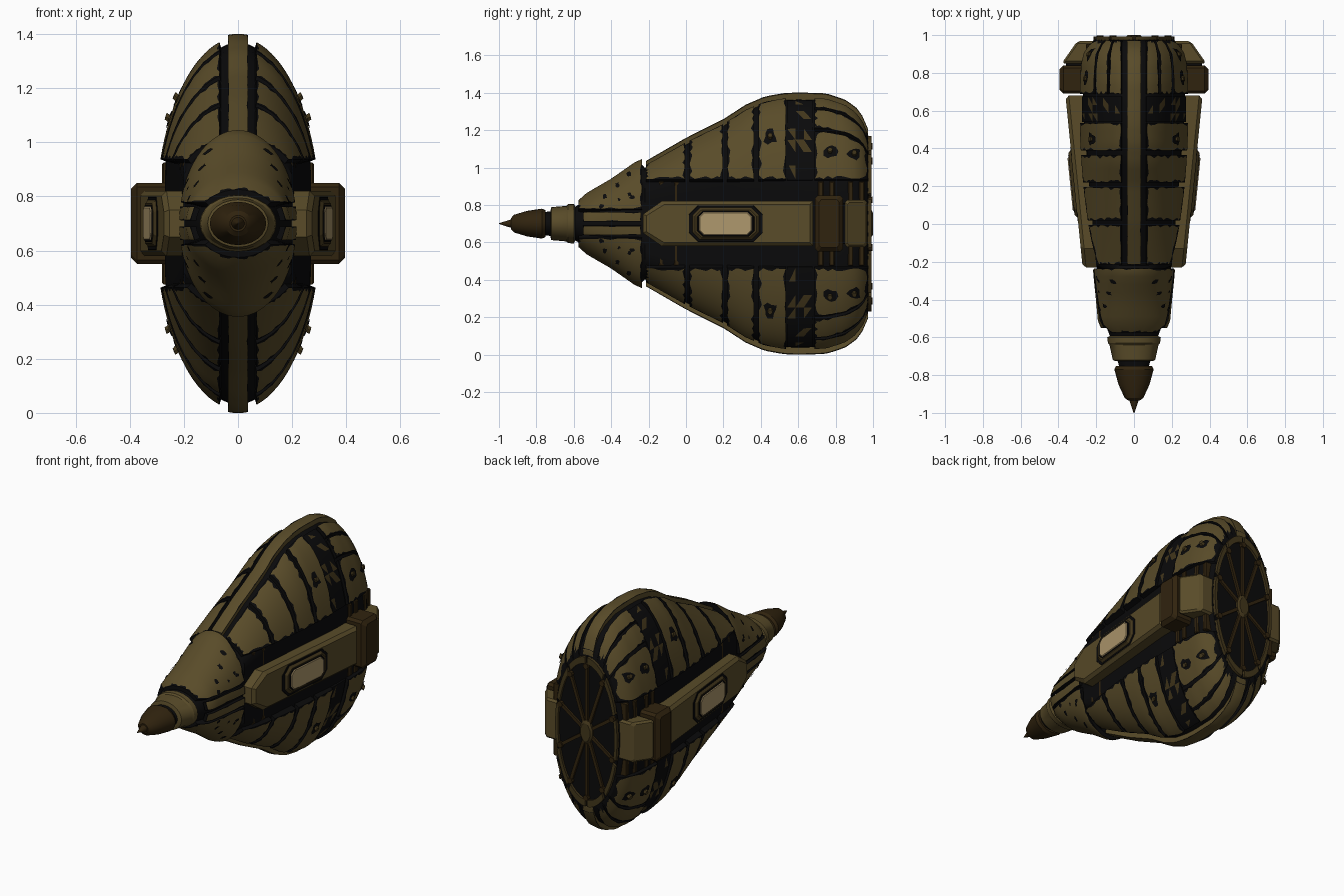
import bpy, bmesh, math, random
from mathutils import Vector

if "Cube" in bpy.data.objects:
    bpy.data.objects.remove(bpy.data.objects["Cube"])

random.seed(4)
CZ = 0.7   # height of the long axis; all meshes are relative to it


def material(name, rgb):
    m = bpy.data.materials.new(name)
    m.diffuse_color = (*rgb, 1)
    m.use_nodes = True
    m.node_tree.nodes["Principled BSDF"].inputs["Base Color"].default_value = m.diffuse_color
    return m


OLIVE, BLACK, BROWN, CREAM, DARK = 0, 1, 2, 3, 4
MATS = [material("olive", (0.1, 0.071, 0.022)), material("black", (0.003, 0.003, 0.0033)),
        material("dark_brown", (0.03, 0.017, 0.0045)), material("cream", (0.42, 0.31, 0.15)),
        material("dark_olive", (0.055, 0.037, 0.011))]


def finish(name, bm, mirror="", angle=30):
    bmesh.ops.recalc_face_normals(bm, faces=bm.faces[:])
    me = bpy.data.meshes.new(name)
    bm.to_mesh(me)
    bm.free()
    for m in MATS:
        me.materials.append(m)
    me.shade_smooth()
    me.set_sharp_from_angle(angle=math.radians(angle))
    ob = bpy.data.objects.new(name, me)
    ob.location.z = CZ
    bpy.context.collection.objects.link(ob)
    if mirror:
        md = ob.modifiers.new("mirror", "MIRROR")
        md.use_axis = ("x" in mirror, False, "z" in mirror)
        md.use_mirror_merge = False


def radii(prof, y):
    for (a, z0, x0), (b, z1, x1) in zip(prof, prof[1:]):
        if y <= b:
            f = max(0, (y - a) / (b - a))
            return z0 + (z1 - z0) * f, x0 + (x1 - x0) * f
    return prof[-1][1:]


def surf(prof, y, t, off=0.0):
    rz, rx = radii(prof, y)
    return Vector(((rx + off) * math.sin(t), y, (rz + off) * math.cos(t)))


# profiles: y, half height, half width
HULL = [(-.22, .32, .275), (0, .447, .285), (.2, .547, .297), (.32, .625, .3), (.42, .668, .303),
        (.52, .686, .305), (.6, .69, .306), (.75, .685, .305), (.85, .652, .3), (.91, .61, .287),
        (.95, .555, .26), (.975, .49, .228)]
FRONT = [(-.575, .125, .155), (-.53, .165, .19), (-.4, .24, .202), (-.25, .345, .217)]


def loft(name, rings, mat, n=32, clip=None):
    bm = bmesh.new()
    prev = None
    for y, rz, rx in rings:
        ring = []
        for k in range(n):
            t = 2 * math.pi * k / n
            x = rx * math.sin(t)
            if clip:
                c = clip(y)
                x = max(-c, min(c, x))
            ring.append(bm.verts.new((x, y, rz * math.cos(t))))
        if prev:
            for k in range(n):
                bm.faces.new((prev[k], prev[(k + 1) % n], ring[(k + 1) % n], ring[k]))
        else:
            bm.faces.new(ring)
        prev = ring
    bm.faces.new(prev)
    for f in bm.faces:
        f.material_index = mat
    finish(name, bm)


def panel(name, prof, y0, y1, ta, tb, mirror, mat=OLIVE, off=0.0, ny=6, nt=14,
          edge=.017, depth=.035, scrap=0, skirt_mat=BLACK):
    """Curved armour plate with skirts and a ragged black worn border."""
    def lines(n):
        return [0, 0, 0] + [k / n for k in range(1, n)] + [1, 1, 1]
    U, V = lines(ny), lines(nt)
    bm = bmesh.new()
    g = []
    for i, u in enumerate(U):
        row = []
        for j, v in enumerate(V):
            skirt = i in (0, len(U) - 1) or j in (0, len(V) - 1)
            uu, vv = u, v
            if i in (2, len(U) - 3):
                e = random.random() ** 2 * edge + .001
                uu = abs(u - e / (y1 - y0))
            y = y0 + (y1 - y0) * uu
            a, b = ta(y), tb(y)
            if j in (2, len(V) - 3):
                e = random.random() ** 2 * edge + .001
                vv = abs(v - e / ((b - a) * .5 * sum(radii(prof, y))))
            row.append(bm.verts.new(surf(prof, y, a + (b - a) * vv, off - (depth if skirt else 0))))
        g.append(row)
    for i in range(len(U) - 1):
        for j in range(len(V) - 1):
            q = (g[i][j], g[i + 1][j], g[i + 1][j + 1], g[i][j + 1])
            skirt = i < 1 or j < 1 or i > len(U) - 3 or j > len(V) - 3
            rim = i < 2 or j < 2 or i > len(U) - 4 or j > len(V) - 4
            for tri in ([q[:3], (q[0], q[2], q[3])] if scrap else [q]):
                f = bm.faces.new(tri)
                f.material_index = skirt_mat if skirt else BLACK if rim else mat
                if scrap and not rim and random.random() < scrap:
                    f.material_index = DARK
    finish(name, bm, mirror)


def at_x(w, prof=HULL):
    return lambda y: math.asin(w / radii(prof, y)[1])


def at_z(h, prof=HULL):
    return lambda y: math.acos(h / radii(prof, y)[0])


def between(f):
    a, b = at_x(.068), at_z(.237)
    return lambda y: a(y) + (b(y) - a(y)) * f


def prism(bm, loops, mat):
    vs = [[bm.verts.new(p) for p in lp] for lp in loops]
    n = len(vs[0])
    fs = [bm.faces.new(vs[0]), bm.faces.new(vs[-1])]
    for a, b in zip(vs, vs[1:]):
        fs += [bm.faces.new((a[k], a[(k + 1) % n], b[(k + 1) % n], b[k])) for k in range(n)]
    for f in fs:
        f.material_index = mat


def plate(name, outline, inner, outer, mat, bevel=.012, mirror="x"):
    """Side plate: a y,z outline pushed out in x with a bevelled outer rim."""
    ys, zs = [p[0] for p in outline], [p[1] for p in outline]
    cy, cz = (min(ys) + max(ys)) / 2, (min(zs) + max(zs)) / 2
    sy, sz = 1 - 2 * bevel / (max(ys) - min(ys)), 1 - 2 * bevel / (max(zs) - min(zs))
    small = [(cy + (y - cy) * sy, cz + (z - cz) * sz) for y, z in outline]
    bm = bmesh.new()
    prism(bm, [[(inner(y), y, z) for y, z in outline],
               [(outer(y) - bevel, y, z) for y, z in outline],
               [(outer(y), y, z) for y, z in small]], mat)
    finish(name, bm, mirror, 15)


def octagon(y0, y1, h, c):
    return [(y0, -h + c), (y0 + c, -h), (y1 - c, -h), (y1, -h + c),
            (y1, h - c), (y1 - c, h), (y0 + c, h), (y0, h - c)]


def blot(name, prof, y, z, r, mirror, knob=False):
    """Thin ragged black mark lying on the armour, optionally with a stud."""
    bm = bmesh.new()
    def on(yy, zz, off):
        return surf(prof, yy, math.acos(min(1, zz / radii(prof, yy)[0])), off)
    c = bm.verts.new(on(y, z, .006))
    ring = []
    for k in range(10):
        a, q = 2 * math.pi * k / 10, r * random.uniform(.6, 1.15)
        ring.append(bm.verts.new(on(y + q * math.cos(a), z + q * math.sin(a), .005)))
    for k in range(10):
        bm.faces.new((c, ring[k], ring[(k + 1) % 10])).material_index = BLACK
    if knob:
        prism(bm, [[on(y + q * math.cos(k * math.pi / 3), z + q * math.sin(k * math.pi / 3), o)
                    for k in range(6)] for q, o in ((.015, 0), (.013, .02))], DARK)
    finish(name, bm, mirror)


# dark inner core with flattened side channels
core = [(-.77, .06, .075), (-.73, .065, .085), (-.6, .085, .125), (-.56, .11, .14), (-.4, .21, .18),
        (-.24, .32, .195)] + [(y, a - .022, b - .018) for y, a, b in HULL]
loft("inner_core", core, BLACK, 48, lambda y: .2 + .07 * min(1, max(0, (y + .22) / .8)))

# nose
loft("nose_spike", [(-1, .002, .002), (-.93, .024, .026), (-.9, .026, .028)], BROWN, 16)
loft("nose_cone", [(-.935, .03, .03), (-.92, .047, .05), (-.85, .068, .082), (-.77, .08, .104),
                   (-.752, .072, .095)], BROWN, 24)
loft("nose_collar", [(-.725, .07, .1), (-.72, .088, .112), (-.64, .095, .13), (-.63, .104, .138),
                     (-.6, .106, .142), (-.592, .09, .125)], OLIVE, 24)

# front hull: upper and lower shells plus side strips
edge_a = at_z(.078, FRONT)
panel("front_shell", FRONT, -.575, -.235, lambda y: -edge_a(y), edge_a, "z", ny=8, nt=28, edge=.012)
panel("front_side_strip", FRONT, -.55, -.24, at_z(.062, FRONT), at_z(.012, FRONT), "xz",
      ny=8, nt=3, edge=.005, depth=.02)
for k in range(7):
    y = random.uniform(-.48, -.28)
    blot("front_wear_mark", FRONT, y, radii(FRONT, y)[0] * random.uniform(.4, .9),
         random.uniform(.006, .014), "xz")

# spine ridge, top and bottom
panel("spine_ridge", HULL, -.215, .972, lambda y: -at_x(.036)(y), at_x(.036), "z",
      off=.012, ny=40, nt=3, edge=.006, depth=.04, skirt_mat=OLIVE)

# armour rows
for a, b in ((-.215, -.005), (.018, .197), (.22, .364), (.388, .535)):
    panel("armour_row", HULL, a, b, between(0), between(1), "xz")
panel("weathered_band", HULL, .54, .675, between(0), between(1), "xz", BLACK, off=-.012,
      ny=3, nt=8, scrap=.2)
for name, a, b in (("rear_armour_upper", 0, .22), ("rear_armour_middle", .26, .51),
                   ("rear_armour_lower", .55, 1)):
    panel(name, HULL, .688, .972, between(a), between(b), "xz", ny=12, nt=8)
for y, z in ((.45, .46), (.77, .385), (.9, .37)):
    blot("impact_mark", HULL, y, z, .042, "xz", True)


# side rails with window
def rail_x(y):
    return .275 + .1 * (y + .2)


plate("side_rail", [(-.23, -.05), (-.13, -.12), (.2, -.12), (.68, -.12), (.68, .12), (.2, .12),
                    (-.13, .12), (-.23, .05)], lambda y: .12, rail_x, OLIVE, .018)
plate("rail_groove", octagon(.015, .41, .098, .05), lambda y: .25, lambda y: rail_x(y) + .002, BLACK, .002)
plate("window_frame", octagon(.035, .39, .086, .04), lambda y: .25, lambda y: rail_x(y) + .014, DARK)
plate("window_border", octagon(.06, .365, .068, .03), lambda y: .26, lambda y: rail_x(y) + .017, BLACK, .003)
plate("window", octagon(.07, .352, .062, .025), lambda y: .27, lambda y: rail_x(y) + .022, CREAM, .004)

# rear bracket and block
plate("side_bracket", octagon(.69, .84, .15, .015), lambda y: .2, lambda y: .395, BROWN, .022)
plate("bracket_seal", octagon(.83, .86, .11, .01), lambda y: .2, lambda y: .36, BLACK, .004)
plate("rear_block", octagon(.85, .968, .125, .012), lambda y: .2,
      lambda y: .39 - .7 * (y - .84), OLIVE, .012)

# short struts crossing the channels
for y, x in ((-.13, .205), (-.05, .215), (.72, .28), (.78, .28), (.88, .27), (.94, .255)):
    plate("channel_strut", [(y - .014, .1), (y + .014, .1), (y + .014, .225), (y - .014, .225)],
          lambda v: .15, lambda v, x=x: x, BROWN, .005, "xz")

# rear engine disc: rim segments, spokes and hub
RX, RZ, N = .215, .47, 10
loft("engine_disc", [(.95, RZ, RX), (.977, RZ, RX)], BLACK, 48)


def ell(s, a, y):
    return (RX * s * math.sin(a), y, RZ * s * math.cos(a))


bm = bmesh.new()
for k in range(N):
    a0, a1 = 2 * math.pi * (k + .06) / N, 2 * math.pi * (k + .94) / N
    arc = [a0 + (a1 - a0) * i / 5 for i in range(6)]
    prism(bm, [[ell(1.0, a, y) for a in arc] + [ell(.91, a, y) for a in reversed(arc)]
               for y in (.96, .992)], DARK)
finish("engine_rim", bm)
bm = bmesh.new()
for k in range(N):
    a = 2 * math.pi * k / N
    p, q = Vector(ell(.16, a, 0)), Vector(ell(.88, a, 0))
    d = (q - p).normalized()
    s = Vector((d.z, 0, -d.x)) * .01
    prism(bm, [[v + Vector((0, y, 0)) for v in (p - s, q - s, q + s, p + s)] for y in (.97, .99)], BROWN)
    prism(bm, [[q + Vector((.018 * math.sin(i * math.pi / 4), y, .018 * math.cos(i * math.pi / 4)))
                for i in range(8)] for y in (.97, .998)], BROWN)
finish("engine_spokes", bm)
loft("engine_hub", [(.96, .075, .045), (.99, .075, .045), (1.0, .058, .034)], DARK, 10)
